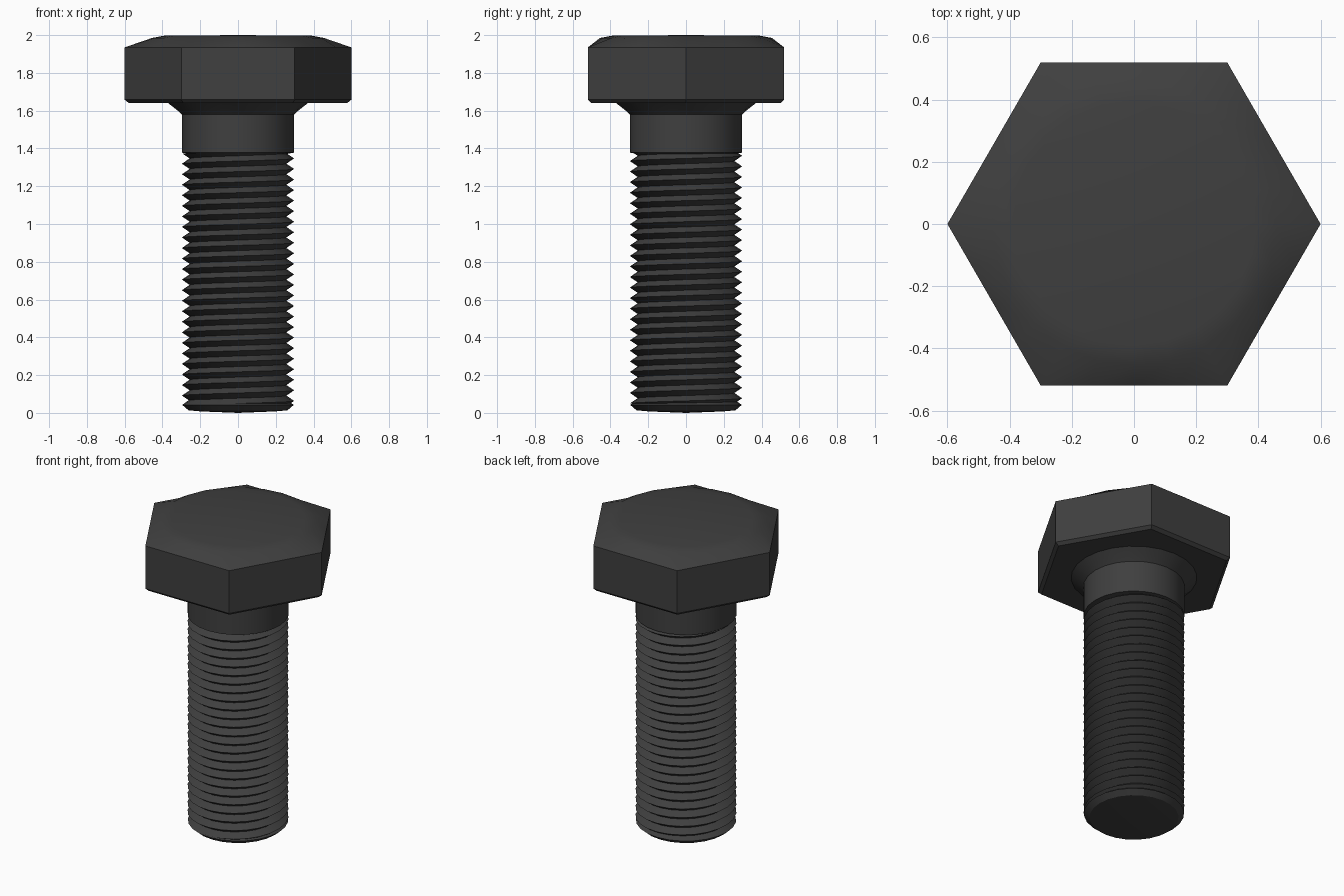
import bpy, bmesh, math

if "Cube" in bpy.data.objects:
    bpy.data.objects.remove(bpy.data.objects["Cube"])

N = 24  # segments around the axis
steel = bpy.data.materials.new("dark_steel")
steel.diffuse_color = (0.05, 0.05, 0.05, 1)
steel.use_nodes = True
steel.node_tree.nodes["Principled BSDF"].inputs["Base Color"].default_value = steel.diffuse_color


def finish(bm, name):
    bmesh.ops.recalc_face_normals(bm, faces=bm.faces)
    mesh = bpy.data.meshes.new(name)
    bm.to_mesh(mesh)
    bm.free()
    obj = bpy.data.objects.new(name, mesh)
    bpy.context.collection.objects.link(obj)
    mesh.materials.append(steel)
    bpy.ops.object.select_all(action='DESELECT')
    obj.select_set(True)
    bpy.context.view_layer.objects.active = obj
    bpy.ops.object.shade_smooth_by_angle(angle=math.radians(30))
    return obj


def hex_scale(a):
    return math.cos(math.pi / 6) / math.cos(a % (math.pi / 3) - math.pi / 6)


def lathe(name, rings):
    """Rings are (radius, z, is_hexagon); radius 0 closes the surface."""
    bm = bmesh.new()
    loops = []
    for r, z, is_hex in rings:
        if r == 0:
            loops.append([bm.verts.new((0, 0, z))] * N)
            continue
        loop = []
        for i in range(N):
            a = 2 * math.pi * i / N
            # tiny offset avoids rounding trouble at the hexagon corners
            q = r * (hex_scale(a + 1e-9) if is_hex else 1)
            loop.append(bm.verts.new((q * math.cos(a), q * math.sin(a), z)))
        loops.append(loop)
    for lo, hi in zip(loops, loops[1:]):
        for i in range(N):
            j = (i + 1) % N
            quad = [lo[i], lo[j], hi[j], hi[i]]
            bm.faces.new(list(dict.fromkeys(quad)))
    return finish(bm, name)


# Hexagonal head with a domed chamfer on top
lathe("hex_head", [(0.37, 1.64, False), (0.578, 1.64, True), (0.60, 1.658, True),
                   (0.60, 1.935, True), (0.455, 1.985, False),
                   (0.39, 1.997, False), (0, 2.0, False)])

# Plain shank with the fillet below the head and a shoulder above the thread
lathe("shank", [(0.37, 1.64, False), (0.325, 1.605, False), (0.297, 1.58, False),
                (0.297, 1.378, False), (0.255, 1.37, False)])

# Chamfered tip
lathe("tip", [(0, 0, False), (0.2, 0.008, False), (0.262, 0.014, False),
              (0.295, 0.042, False), (0.258, 0.07, False)])

# Helical thread, trimmed flat at both ends
pitch, turns = 0.0558, 27
bm = bmesh.new()
columns = []
for i in range(N + 1):
    a = 2 * math.pi * i / N
    columns.append([bm.verts.new((r * math.cos(a), r * math.sin(a),
                                  -0.02 + pitch * (k / 2 + i / N)))
                    for k in range(2 * turns)
                    for r in [0.297 if k % 2 else 0.256]])
for left, right in zip(columns, columns[1:]):
    for k in range(2 * turns - 1):
        bm.faces.new([left[k], right[k], right[k + 1], left[k + 1]])
bmesh.ops.remove_doubles(bm, verts=bm.verts, dist=0.0005)
for z, up in ((0.05, -1), (1.374, 1)):
    bmesh.ops.bisect_plane(bm, geom=bm.verts[:] + bm.edges[:] + bm.faces[:],
                           plane_co=(0, 0, z), plane_no=(0, 0, up), clear_outer=True)
finish(bm, "thread")
